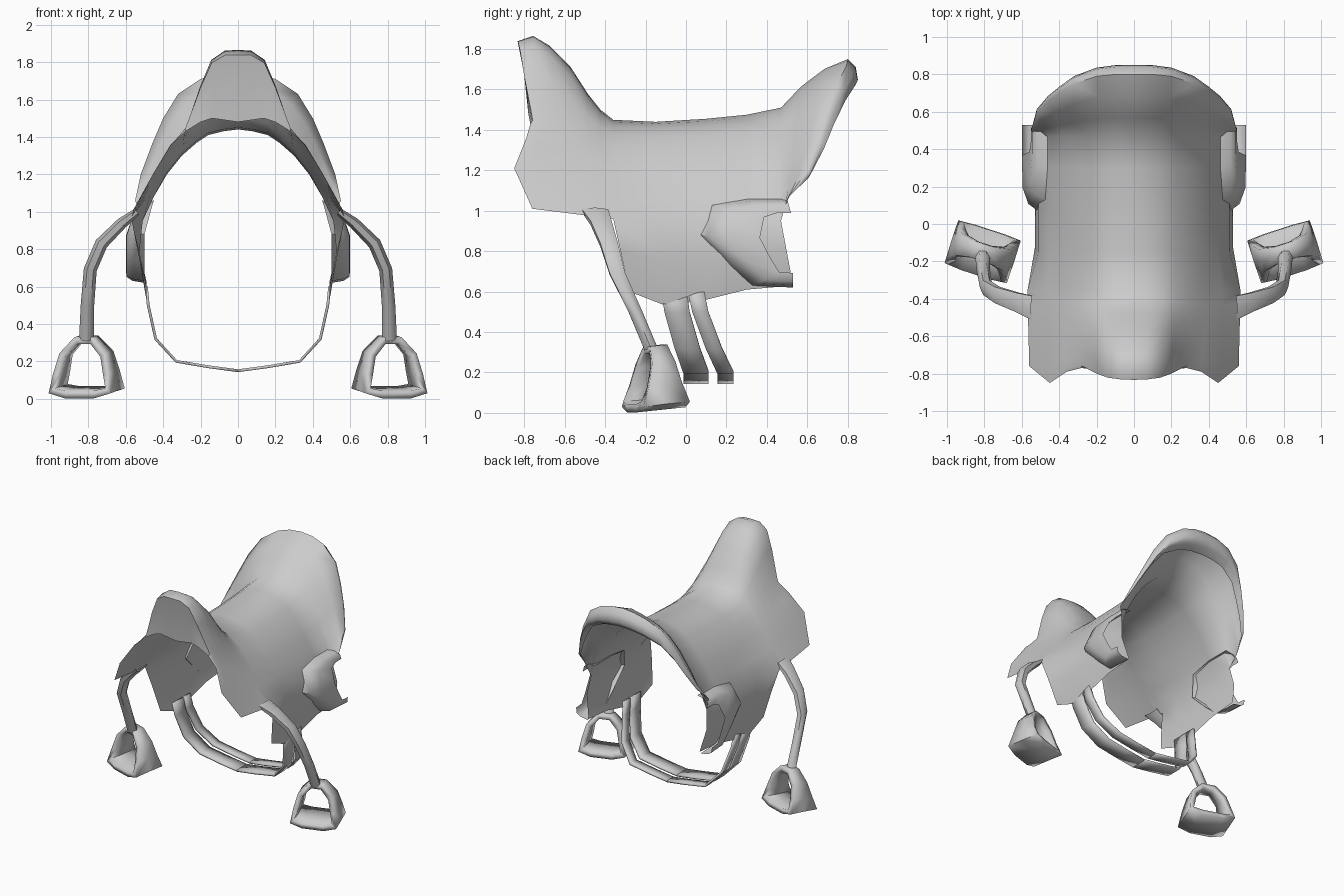
import bpy, bmesh, math
from mathutils import Vector

cube = bpy.data.objects.get("Cube")
if cube:
    bpy.data.objects.remove(cube, do_unlink=True)

leather = bpy.data.materials.new("grey_leather")
leather.use_nodes = True
grey = (0.6, 0.6, 0.6, 1)
leather.diffuse_color = grey
leather.node_tree.nodes["Principled BSDF"].inputs["Base Color"].default_value = grey


def finish(name, bm, thickness=0.0, angle=60):
    """Turn a half-model mesh into a mirrored, smooth shaded object."""
    bmesh.ops.remove_doubles(bm, verts=bm.verts, dist=0.0005)
    bmesh.ops.recalc_face_normals(bm, faces=bm.faces)
    mesh = bpy.data.meshes.new(name)
    bm.to_mesh(mesh)
    bm.free()
    mesh.materials.append(leather)
    obj = bpy.data.objects.new(name, mesh)
    bpy.context.collection.objects.link(obj)
    if thickness:
        solid = obj.modifiers.new("thickness", 'SOLIDIFY')
        solid.thickness = thickness
        solid.offset = 0
    mirror = obj.modifiers.new("mirror", 'MIRROR')
    mirror.use_clip = True
    bpy.ops.object.select_all(action='DESELECT')
    obj.select_set(True)
    bpy.context.view_layer.objects.active = obj
    bpy.ops.object.shade_smooth_by_angle(angle=math.radians(angle))
    return obj


def skin(bm, rows, closed=False):
    """Bridge successive rows of points with quads."""
    grid = [[bm.verts.new(p) for p in row] for row in rows]
    for a, b in zip(grid, grid[1:]):
        count = len(a) if closed else len(a) - 1
        for i in range(count):
            j = (i + 1) % len(a)
            bm.faces.new((a[i], a[j], b[j], b[i]))
    return grid


def blend(row_a, row_b, k):
    return [a.lerp(b, k) for a, b in zip(row_a, row_b)]


def arch(xs, zs, ys):
    ys = ys if isinstance(ys, list) else [ys] * len(xs)
    return [Vector(p) for p in zip(xs, ys, zs)]


# Saddle cross-sections, from the ridge out to the skirt edge
front = arch([0, .07, .14, .2, .28, .36, .45, .56],
             [1.48, 1.49, 1.5, 1.48, 1.43, 1.36, 1.21, 1.01],
             [-.78, -.78, -.78, -.78, -.77, -.79, -.85, -.76])
seat_x = [0, .08, .16, .22, .3, .38, .45, .51]
seat_z = [1.44, 1.43, 1.41, 1.37, 1.3, 1.2, 1.08, .95]
waist = arch(seat_x[:-2] + [.47, .57], [z + .01 for z in seat_z], -.36)


def seat(y, rise):
    return arch(seat_x, [z + rise * (1 - i / 7) for i, z in enumerate(seat_z)], y)


middle = [seat(-.15, 0), seat(.1, .015), seat(.3, .035)]
back = seat(.47, .07)
cantle = arch([0, .1, .2, .32, .4, .46, .52, .55],
              [1.75, 1.74, 1.71, 1.63, 1.5, 1.36, 1.2, 1.06],
              [.8, .8, .79, .75, .7, .66, .6, .5])

# Horn: raised columns near the ridge, as (blend, forward lean, height)
horn_weight = [1, .97, .83, .52, .06, 0, 0, 0]
horn_rows = [(0, 0, 0), (.02, -.03, .2), (.04, -.07, .36), (.15, -.04, .39),
             (.3, -.02, .345), (.5, 0, .245), (.7, 0, .12), (.85, 0, .045)]
rows = []
for k, lean, height in horn_rows:
    row = blend(front, waist, k)
    rows.append([p + Vector((0, lean, height)) * w for p, w in zip(row, horn_weight)])
rows += [waist] + middle + [back]

# Cantle sweep, slightly dished, then a rolled rim that fades to the sides
for k in (.3, .65, 1):
    dish = .04 * math.sin(math.pi * k)
    rows.append([p + Vector((0, 0, dish * (1 - i / 7)))
                 for i, p in enumerate(blend(back, cantle, k))])
for dy, dz in ((.04, -.04), (.05, -.1), (.02, -.14), (-.04, -.17)):
    rows.append([p + Vector((0, dy, dz)) * (1 - (i / 7) ** 2)
                 for i, p in enumerate(cantle)])

bm = bmesh.new()
skin(bm, rows)

# Lower flap hanging from the skirt edge
flap_rows = []
hems = [(-.28, .6), (-.1, .53), (.1, .56), (.3, .61), (.53, .63)]
for top, (y, z) in zip([waist] + middle + [back], hems):
    edge = top[-1]
    hem = Vector((.49, y, z))
    belly = edge.lerp(hem, .45)
    belly.x = .53
    flap_rows.append([edge, belly, hem])
skin(bm, flap_rows)
finish("saddle_shell", bm)

# Raised knee pad, open at the rear
pad_edge = [(.5, 1.06), (.3, 1.06), (.12, 1.03), (.06, .88), (.2, .74), (.33, .63), (.53, .62)]
bm = bmesh.new()
centre = Vector((0, .53, .84))
pad_rows = []
for x, scale in ((.5, 1), (.565, .9), (.595, .72), (.6, .35)):
    pad_rows.append([Vector((x - .05 * max(0, z - .9) / .16, centre.y + (y - centre.y) * scale,
                             centre.z + (z - centre.z) * (.5 + scale / 2)))
                     for y, z in pad_edge])
skin(bm, pad_rows)
finish("side_pad", bm)

# Two girth straps passing under the belly
girth = [(.49, .6), (.48, .5), (.44, .32), (.33, .2), (.15, .17), (0, .15)]


def girth_strap(name, y_top, y_low, width):
    bm = bmesh.new()
    strips = []
    for x, z in girth:
        k = min(1, (girth[0][1] - z) / .4)
        y = y_top + (y_low - y_top) * k ** 1.4
        strips.append([Vector((x, y + side * width / 2, z)) for side in (-1, 0, 1)])
    skin(bm, strips)
    finish(name, bm, thickness=.015, angle=40)


girth_strap("front_girth", -.06, .05, .125)
girth_strap("rear_girth", .05, .195, .08)

# Stirrup leathers: six sided tubes as (centre, half thickness, half width)
path = [((.54, -.45, 1.0), .02, .075), ((.62, -.42, .94), .03, .06),
        ((.73, -.38, .83), .035, .05), ((.79, -.34, .69), .035, .045),
        ((.805, -.25, .5), .036, .04), ((.81, -.17, .31), .04, .04)]
bm = bmesh.new()
rings = []
for i, (c, thick, wide) in enumerate(path):
    ahead = Vector(path[min(i + 1, len(path) - 1)][0])
    behind = Vector(path[max(i - 1, 0)][0])
    tangent = ahead - behind
    across = Vector((-tangent.z, 0, tangent.x)).normalized()
    ring = []
    for n in range(6):
        a = math.tau * n / 6
        ring.append(Vector(c) + across * thick * math.cos(a)
                    + Vector((0, wide * math.sin(a), 0)))
    rings.append(ring)
skin(bm, rings, closed=True)
finish("stirrup_leather", bm)

# Stirrups: a closed band that broadens toward the tread, as (across, height, half depth)
half_loop = [(.045, .315, .045), (.115, .24, .06), (.14, .14, .085), (.16, .055, .12), (.08, .035, .125)]
loop = half_loop + [(-u, z, d) for u, z, d in reversed(half_loop)]
turn = math.radians(18)
width_axis = Vector((math.cos(turn), math.sin(turn), .0))
depth_axis = Vector((-math.sin(turn), math.cos(turn), .1))
hub = Vector((.81, -.15, 0))
bm = bmesh.new()
bands = [[hub + width_axis * u + depth_axis * d * side + Vector((0, 0, z))
          for u, z, d in loop] for side in (-1, 0, 1)]
skin(bm, bands, closed=True)
finish("stirrup", bm, thickness=.04)
